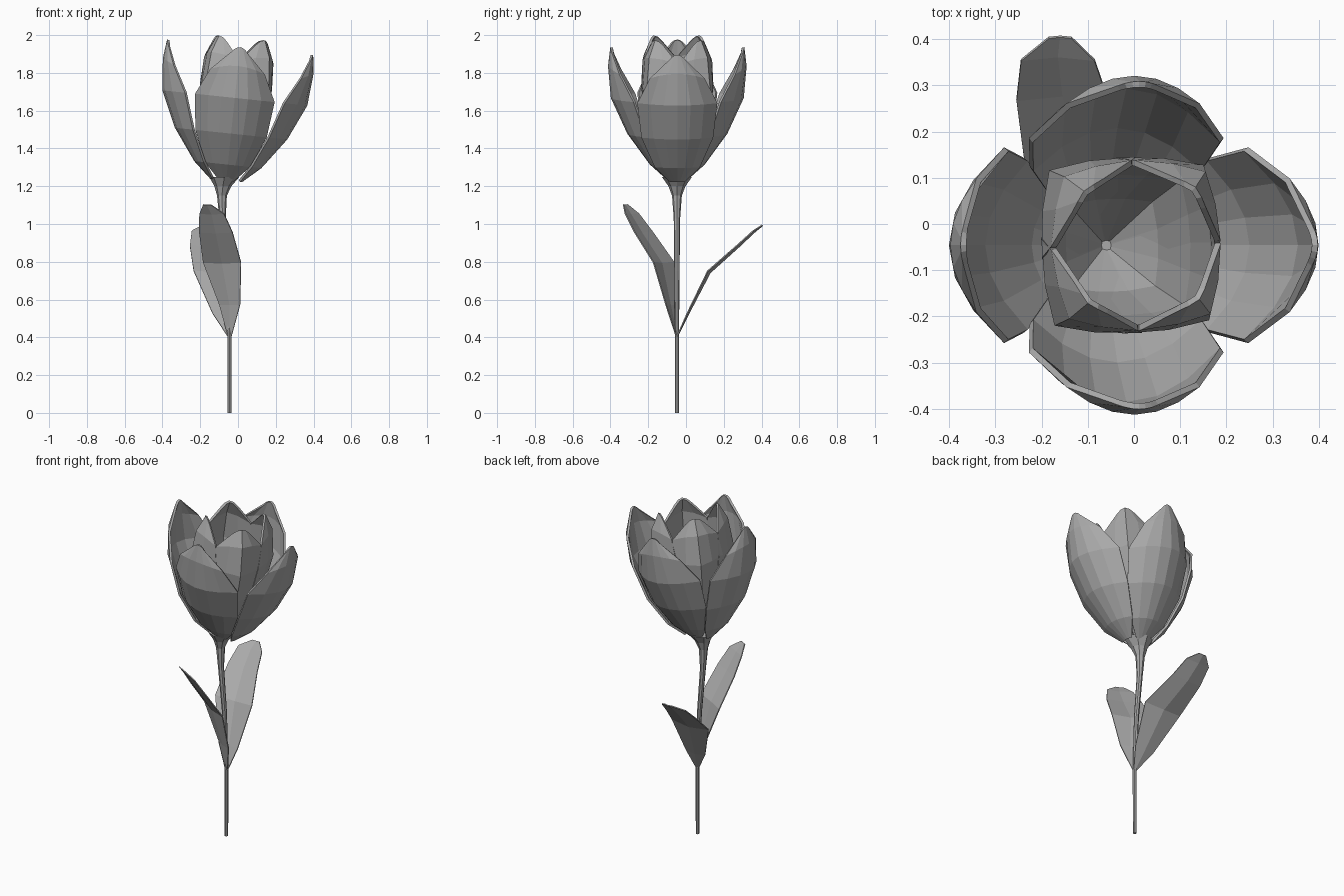
import bpy, bmesh, math
from mathutils import Vector, Matrix

cube = bpy.data.objects.get("Cube")
if cube:
    bpy.data.objects.remove(cube, do_unlink=True)

grey = bpy.data.materials.new("plain grey")
grey.use_nodes = True
colour = (0.4, 0.4, 0.4, 1)
grey.diffuse_color = colour
grey.node_tree.nodes["Principled BSDF"].inputs["Base Color"].default_value = colour


def skin(name, rows, closed=False, thickness=0):
    """Join equal rows of points into a faceted surface."""
    bm = bmesh.new()
    grid = [[bm.verts.new(p) for p in row] for row in rows]
    count = len(grid[0])
    for low, high in zip(grid, grid[1:]):
        for i in range(count if closed else count - 1):
            j = (i + 1) % count
            bm.faces.new((low[i], low[j], high[j], high[i]))
    if closed:
        bm.faces.new(grid[0][::-1])
        bm.faces.new(grid[-1])
    bmesh.ops.remove_doubles(bm, verts=bm.verts, dist=0.001)
    mesh = bpy.data.meshes.new(name)
    bm.to_mesh(mesh)
    bm.free()
    mesh.materials.append(grey)
    obj = bpy.data.objects.new(name, mesh)
    bpy.context.collection.objects.link(obj)
    if thickness:
        solid = obj.modifiers.new("thickness", "SOLIDIFY")
        solid.thickness = thickness
        solid.offset = -1
    return obj


# Stem with a flared top: x, z, radius
stem = [(-.045, 0, .01), (-.045, .4, .011), (-.058, .75, .014), (-.082, 1.03, .017),
        (-.085, 1.15, .026), (-.08, 1.2, .045), (-.072, 1.25, .08)]
skin("stem", [[(x + r * math.cos(a), -.048 + r * math.sin(a), z)
               for a in (math.tau * i / 8 for i in range(8))] for x, z, r in stem], closed=True)

# The bloom leans slightly to its left
BLOOM = Matrix.Translation((-.066, -.046, 1.2)) @ Matrix.Rotation(math.radians(6), 4, "Y")


def petal(name, degrees, rows, bulge, columns, shift=0):
    """Rows hold outward distance, height, half width and how far the edges wrap inward."""
    turn = BLOOM @ Matrix.Rotation(math.radians(degrees), 4, "Z")
    points = []
    for d, h, w, wrap in rows:
        row = []
        for i in range(columns + 1):
            t = 2 * i / columns - 1
            # Upper rows drop toward the edges to give a rounded tip
            drop = .03 * t * t if h > .6 else 0
            row.append(turn @ Vector((d + shift - wrap * abs(t) ** bulge, w * t, h - drop)))
        points.append(row)
    skin(name, points, thickness=.013)


outer = [(.05, .03, .04, .01), (.145, .115, .12, .05), (.265, .28, .19, .095),
         (.352, .47, .212, .12), (.367, .64, .145, .06), (.355, .74, .045, .01)]
inner = [(.02, .04, .02, .01), (.14, .17, .11, .09), (.205, .35, .14, .11),
         (.238, .53, .15, .118), (.218, .7, .128, .085), (.172, .79, .05, .015)]

for name, angle, shift in (("left", 0, .034), ("back", 90, 0), ("right", 180, .034), ("front", 270, 0)):
    petal("outer_petal_" + name, angle, outer, 2, 6, shift)
for i, name in enumerate(("back_left", "back_right", "front_right", "front_left")):
    petal("inner_petal_" + name, 47 + 90 * i, inner, 1.25, 4)


def leaf(name, path, widths, across, fold):
    """A folded blade: midrib points, half widths, width direction and edge lift."""
    across, fold = Vector(across), Vector(fold)
    rows = [[Vector(p) + across * w * t + fold * w * abs(t) for t in (-1, -.55, 0, .55, 1)]
            for p, w in zip(path, widths)]
    skin(name, rows, thickness=.006)


leaf("front_leaf",
     [(-.045, -.05, .4), (-.045, -.085, .57), (-.085, -.13, .79), (-.118, -.235, .95),
      (-.14, -.295, 1.05), (-.165, -.325, 1.1)],
     (.008, .055, .1, .088, .065, .02), (1, -.55, 0), (0, .1, .05))
leaf("back_leaf",
     [(-.045, -.045, .4), (-.07, .015, .52), (-.11, .13, .74), (-.155, .28, .875),
      (-.165, .365, .955), (-.16, .408, .99)],
     (.008, .065, .125, .1, .08, .025), (-1, 0, 0), (0, -.1, .08))
